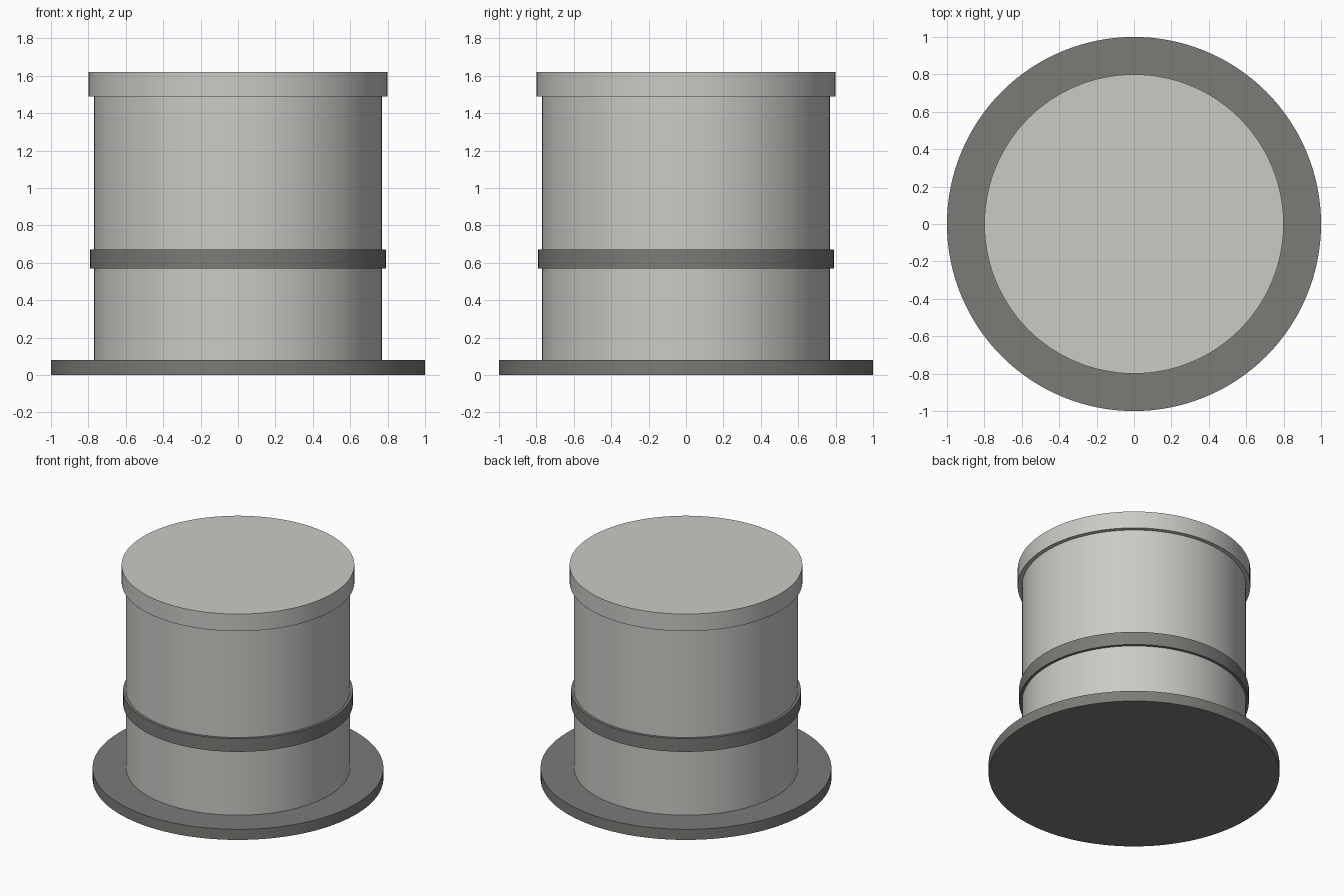
import bpy
import math

if "Cube" in bpy.data.objects:
    bpy.data.objects.remove(bpy.data.objects["Cube"], do_unlink=True)


def make_material(name, color):
    mat = bpy.data.materials.new(name)
    mat.use_nodes = True
    mat.diffuse_color = color
    mat.node_tree.nodes["Principled BSDF"].inputs["Base Color"].default_value = color
    return mat


def disc(name, radius, bottom, top, mat):
    bpy.ops.mesh.primitive_cylinder_add(
        vertices=128, radius=radius, depth=top - bottom,
        location=(0, 0, (bottom + top) / 2))
    obj = bpy.context.object
    obj.name = name
    obj.data.materials.append(mat)
    bpy.ops.object.shade_smooth_by_angle(angle=math.radians(30))
    return obj


light_grey = make_material("light warm grey", (0.60, 0.59, 0.565, 1))
dark_grey = make_material("dark warm grey", (0.20, 0.197, 0.185, 1))

# Wide foot plate
disc("base_flange", 1.0, 0.0, 0.08, dark_grey)
# Main drum, running from the foot plate into the lid
disc("body", 0.77, 0.08, 1.49, light_grey)
# Raised band around the drum
disc("middle_band", 0.79, 0.57, 0.67, dark_grey)
# Overhanging lid
disc("top_cap", 0.80, 1.49, 1.62, light_grey)
